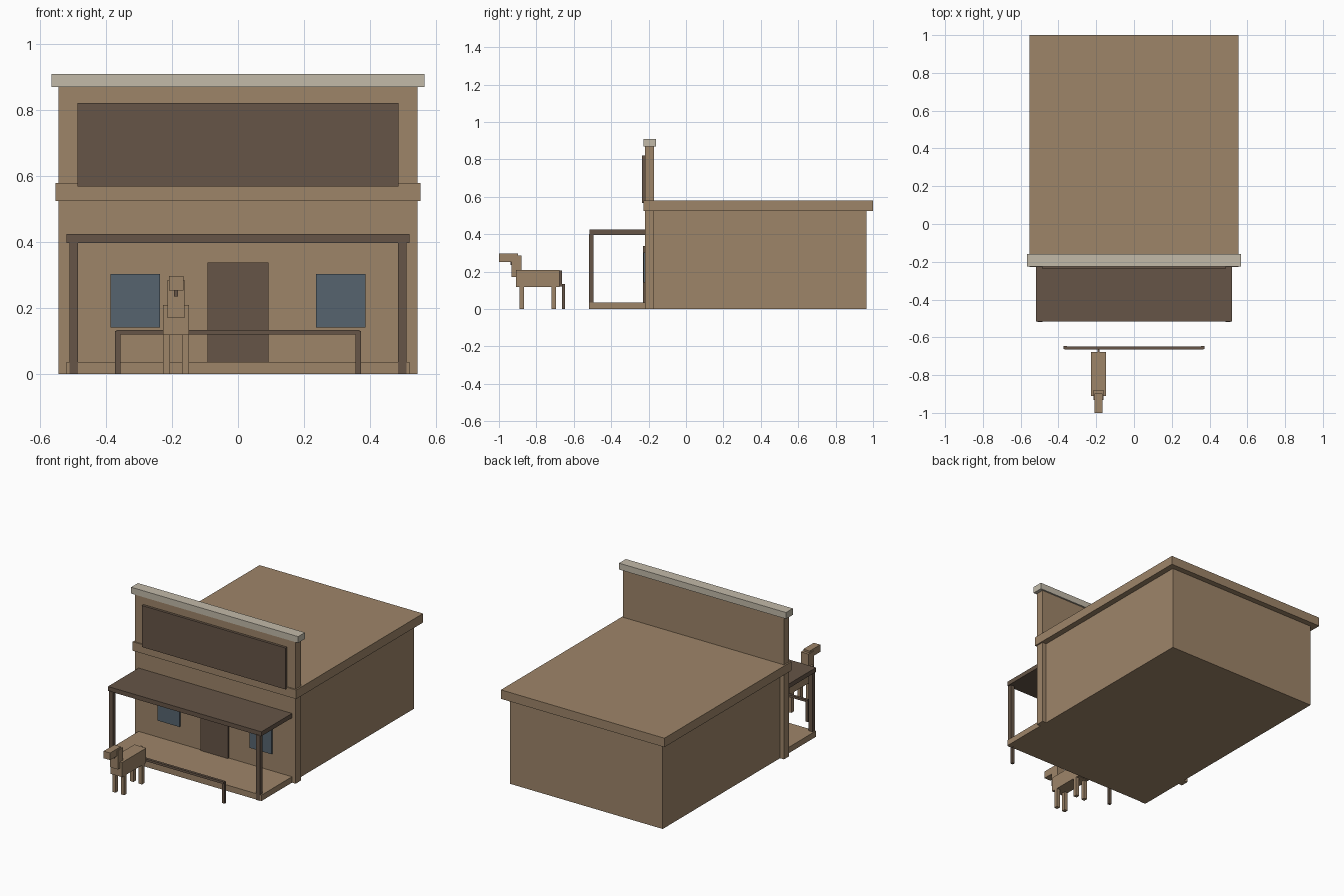
import bpy
import bmesh

default = bpy.data.objects.get("Cube")
if default:
    bpy.data.objects.remove(default, do_unlink=True)


def srgb(c):
    c /= 255
    return c / 12.92 if c <= 0.04045 else ((c + 0.055) / 1.055) ** 2.4


def make_material(name, r, g, b):
    mat = bpy.data.materials.new(name)
    colour = (srgb(r), srgb(g), srgb(b), 1)
    mat.use_nodes = True
    mat.diffuse_color = colour
    mat.node_tree.nodes["Principled BSDF"].inputs["Base Color"].default_value = colour
    return mat


tan = make_material("tan wood", 158, 133, 105)
dark = make_material("dark wood", 102, 85, 71)
stone = make_material("pale stone", 194, 186, 169)
glass = make_material("blue glass", 86, 100, 111)


def box(name, mat, x, y, z):
    """Box from its (low, high) range on each axis."""
    bm = bmesh.new()
    bmesh.ops.create_cube(bm, size=1)
    for v in bm.verts:
        v.co = [r[0] if c < 0 else r[1] for c, r in zip(v.co, (x, y, z))]
    mesh = bpy.data.meshes.new(name)
    bm.to_mesh(mesh)
    bm.free()
    mesh.materials.append(mat)
    obj = bpy.data.objects.new(name, mesh)
    bpy.context.scene.collection.objects.link(obj)
    return obj


def wide(half):
    return (-half, half)


def pair(name, mat, x, y, z, centre=0):
    """Two boxes mirrored across the plane x = centre."""
    box(name + "_left", mat, (centre + x[0], centre + x[1]), y, z)
    box(name + "_right", mat, (centre - x[1], centre - x[0]), y, z)


# Building
box("main_building", tan, wide(0.518), (-0.18, 0.965), (0, 0.53))
box("false_front", tan, wide(0.545), (-0.22, -0.17), (0, 0.875))
box("roof_slab", tan, wide(0.554), (-0.228, 1.0), (0.524, 0.579))
box("parapet_cap", stone, wide(0.566), (-0.226, -0.16), (0.87, 0.909))
box("blank_sign_board", dark, wide(0.487), (-0.236, -0.218), (0.568, 0.822))
box("door", dark, wide(0.093), (-0.229, -0.218), (0.036, 0.337))
pair("window", glass, (0.237, 0.387), (-0.228, -0.218), (0.141, 0.303))

# Porch
box("porch_floor", tan, wide(0.52), (-0.516, -0.21), (0, 0.036))
box("porch_roof", dark, wide(0.52), (-0.516, -0.21), (0.397, 0.424))
pair("porch_post", dark, (0.485, 0.512), (-0.519, -0.494), (0, 0.4))

# Hitching rail
box("hitching_rail", dark, wide(0.368), (-0.664, -0.648), (0.119, 0.133))
pair("rail_post", dark, (0.356, 0.373), (-0.662, -0.647), (0, 0.13))

# Horse
hx = -0.188


def horse_x(half):
    return (hx - half, hx + half)


box("horse_body", tan, horse_x(0.04), (-0.91, -0.677), (0.118, 0.208))
box("horse_neck", tan, horse_x(0.026), (-0.932, -0.88), (0.17, 0.285))
box("horse_head", tan, horse_x(0.022), (-1.0, -0.898), (0.252, 0.296))
box("horse_strap", dark, horse_x(0.006), (-0.938, -0.925), (0.235, 0.254))
box("horse_tail", dark, horse_x(0.006), (-0.68, -0.664), (0.12, 0.206))
for end, y in (("front", -0.879), ("back", -0.706)):
    pair("horse_leg_" + end, tan, (0.018, 0.04), (y - 0.012, y + 0.012), (0, 0.12), hx)
